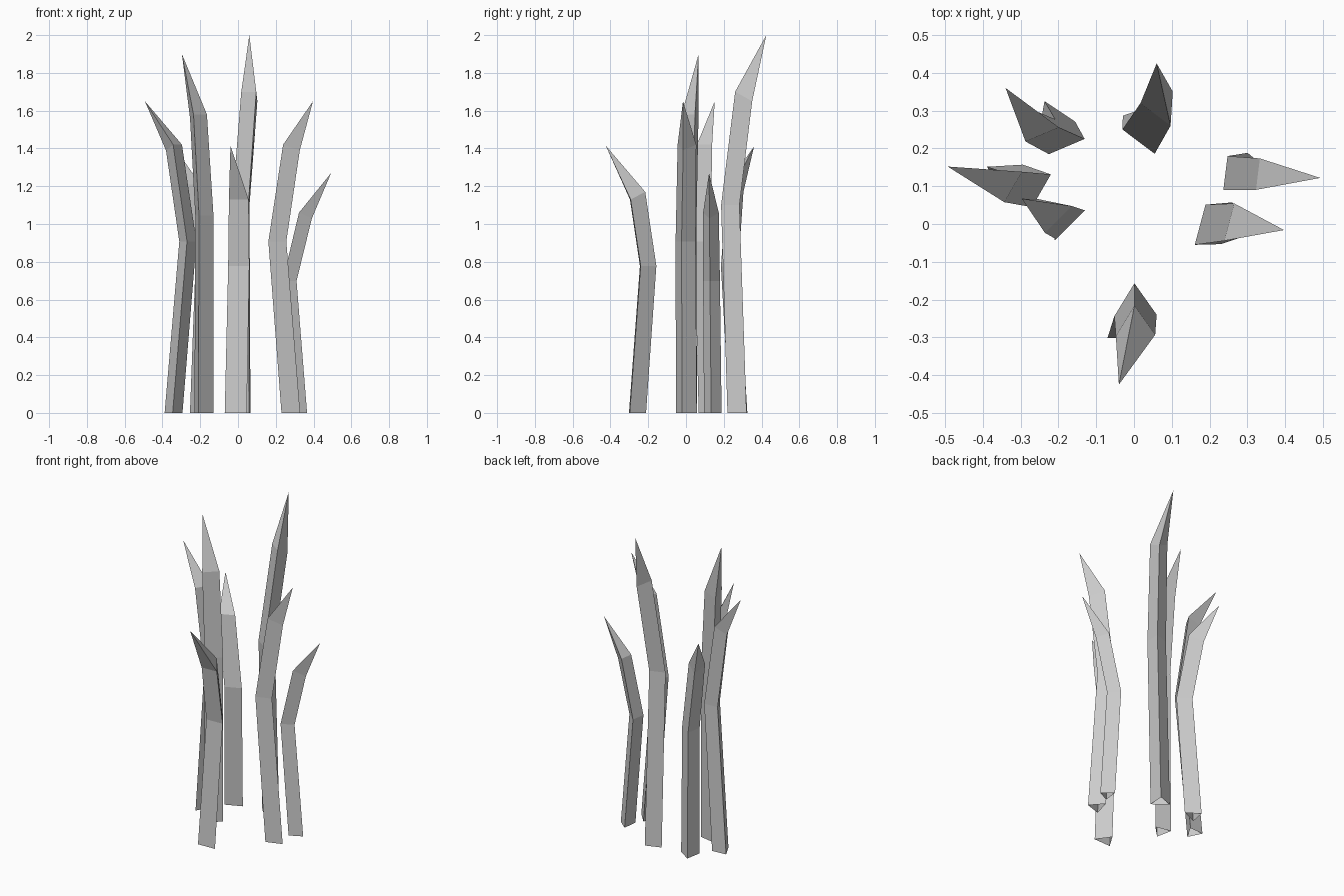
import bpy, bmesh
from math import radians, cos, sin

if "Cube" in bpy.data.objects:
    bpy.data.objects.remove(bpy.data.objects["Cube"])

TAPER = (1.04, 1.0, 0.93)   # width at base, bend and shoulder


def blade(name, ridge_angle, width, base, bend, shoulder, z_flat, z_ridge, tip):
    """Three-sided grass blade: flat side plus a ridge, bent midway, pointed tip."""
    a = radians(ridge_angle)
    out, side = (cos(a), sin(a)), (-sin(a), cos(a))
    bend_z = tip[2] * 0.55
    levels = ((base, 0, 0), (bend, bend_z, bend_z), (shoulder, z_flat, z_ridge))
    bm = bmesh.new()
    rings = []
    for ((x, y), zf, zr), t in zip(levels, TAPER):
        h, d = width * t / 2, width * t * 0.76
        rings.append([
            bm.verts.new((x - side[0] * h, y - side[1] * h, zf)),
            bm.verts.new((x + out[0] * d, y + out[1] * d, zr)),
            bm.verts.new((x + side[0] * h, y + side[1] * h, zf))])
    # side faces between rings, open at the root
    for lo, hi in zip(rings, rings[1:]):
        for i in range(3):
            j = (i + 1) % 3
            bm.faces.new((lo[i], lo[j], hi[j], hi[i]))
    # pointed end
    top = bm.verts.new(tip)
    for i in range(3):
        bm.faces.new((rings[-1][i], rings[-1][(i + 1) % 3], top))
    me = bpy.data.meshes.new(name)
    bm.to_mesh(me)
    bm.free()
    bpy.context.collection.objects.link(bpy.data.objects.new(name, me))


# name, ridge direction, width, flat-side centres (base, bend, shoulder), shoulder heights, tip
blade("blade_back", 53, .107, (.015, .253), (.012, .218), (.057, .29), 1.70, 1.65, (.06, .425, 2.0))
blade("blade_back_left", 113, .103, (-.205, .25), (-.178, .205), (-.243, .237), 1.21, 1.17, (-.34, .36, 1.41))
blade("blade_left", 150, .10, (-.32, .112), (-.245, .088), (-.32, .098), 1.42, 1.39, (-.493, .152, 1.65))
blade("blade_inner_left", 135, .108, (-.17, -.003), (-.168, -.002), (-.2, .012), 1.58, 1.56, (-.297, .067, 1.9))
blade("blade_inner_right", -15, .11, (.245, .002), (.175, -.002), (.252, .005), 1.42, 1.39, (.397, -.016, 1.65))
blade("blade_right", -7, .09, (.295, .142), (.242, .135), (.328, .132), 1.06, 1.03, (.493, .122, 1.27))
blade("blade_front", 92, .112, (-.012, -.3), (.004, -.242), (.004, -.295), 1.13, 1.17, (-.04, -.425, 1.415))
